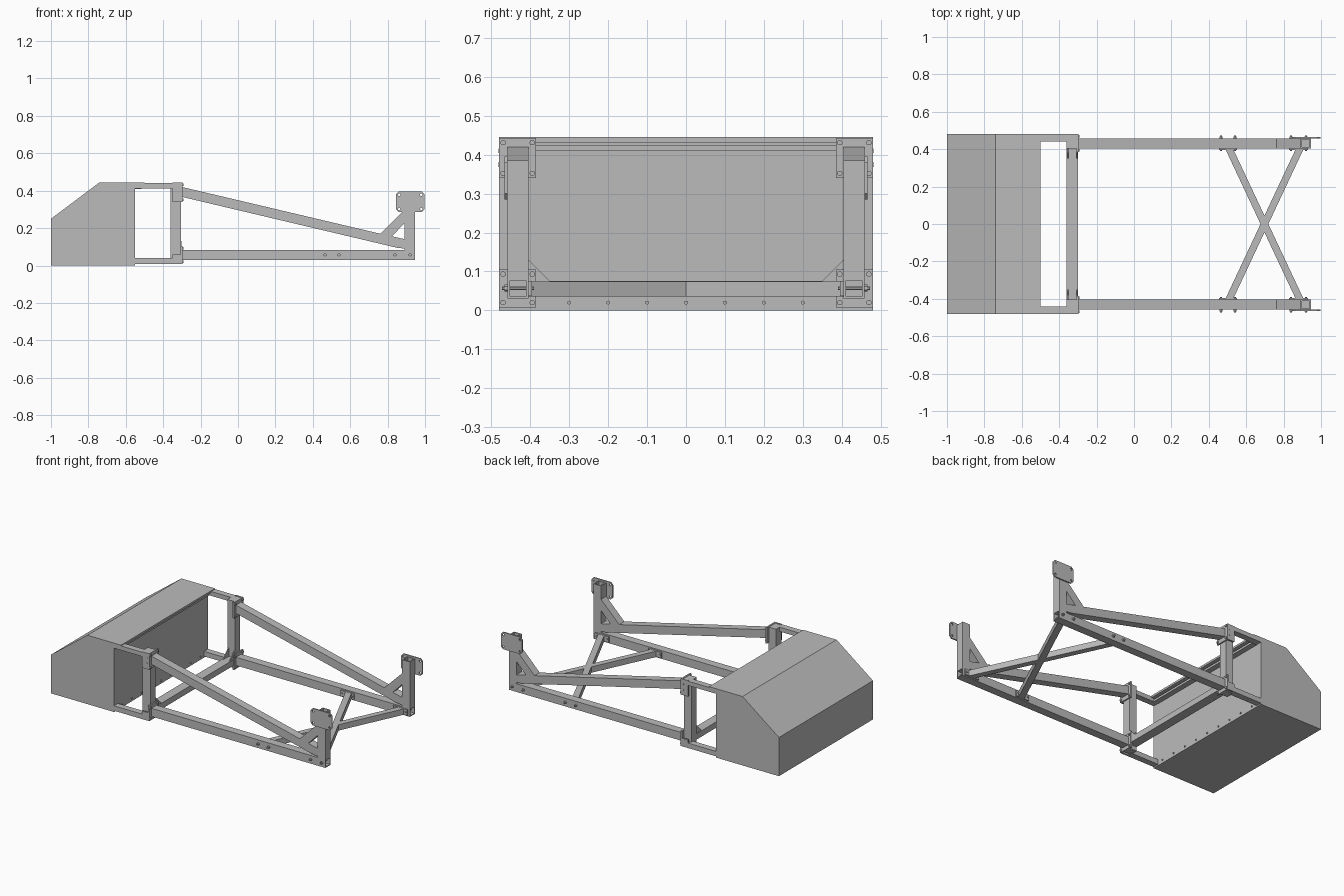
import bpy, bmesh, math
from mathutils import Matrix, Vector

scene = bpy.context.scene
if "Cube" in scene.objects:
    bpy.data.objects.remove(scene.objects["Cube"], do_unlink=True)

steel = bpy.data.materials.new("steel_grey")
GREY = (0.5, 0.5, 0.5, 1)
steel.use_nodes = True
steel.diffuse_color = GREY
steel.node_tree.nodes["Principled BSDF"].inputs["Base Color"].default_value = GREY


def finish(name, bm, mirror=True):
    """Turn a bmesh into an object, optionally mirrored to the other side."""
    bmesh.ops.recalc_face_normals(bm, faces=bm.faces)
    mesh = bpy.data.meshes.new(name)
    bm.to_mesh(mesh)
    bm.free()
    mesh.materials.append(steel)
    obj = bpy.data.objects.new(name, mesh)
    scene.collection.objects.link(obj)
    if mirror:
        mod = obj.modifiers.new("mirror", 'MIRROR')
        mod.use_axis = (False, True, False)
        mod.use_clip = False
        mod.use_mirror_merge = False
    return obj


def add_prism(bm, pts, depth):
    """Extrude a closed outline of 3D points along a depth vector."""
    face = bm.faces.new([bm.verts.new(p) for p in pts])
    out = bmesh.ops.extrude_face_region(bm, geom=[face])
    verts = [v for v in out["geom"] if isinstance(v, bmesh.types.BMVert)]
    bmesh.ops.translate(bm, verts=verts, vec=depth)


def side_prism(name, outline, y0, y1, mirror=True):
    bm = bmesh.new()
    add_prism(bm, [(x, y0, z) for x, z in outline], (0, y1 - y0, 0))
    return finish(name, bm, mirror)


def box(name, x0, x1, y0, y1, z0, z1, mirror=True):
    return side_prism(name, [(x0, z0), (x1, z0), (x1, z1), (x0, z1)], y0, y1, mirror)


def cylinders(name, centres, radius, length, axis, sides=10, mirror=True):
    bm = bmesh.new()
    turn = Vector((0, 0, 1)).rotation_difference(Vector(axis)).to_matrix().to_4x4()
    for c in centres:
        bmesh.ops.create_cone(bm, cap_ends=True, segments=sides, radius1=radius,
                              radius2=radius, depth=length,
                              matrix=Matrix.Translation(c) @ turn)
    return finish(name, bm, mirror)


def cut(obj, cutter):
    cutter.hide_render = True
    cutter.hide_viewport = True
    cutter.modifiers.clear()
    mod = obj.modifiers.new("cut", 'BOOLEAN')
    mod.operation = 'DIFFERENCE'
    mod.solver = 'EXACT'
    mod.object = cutter
    obj.modifiers.move(len(obj.modifiers) - 1, 0)


X, Y = (1, 0, 0), (0, 1, 0)
IN, OUT = 0.405, 0.458          # inner and outer faces of the side beams

# Closed housing with sloped top, and its overhanging lip
side_prism("housing", [(-1, 0), (-0.55, 0), (-0.55, 0.445), (-0.74, 0.445), (-1, 0.25)],
           -0.48, 0.48, False)
box("top_lip", -0.55, -0.5, -0.48, 0.48, 0.432, 0.445, False)
box("lip_rail", -0.55, -0.515, -0.44, 0.44, 0.41, 0.424, False)
cylinders("panel_rivets", [(-0.549, -0.4 + 0.1 * i, 0.02) for i in range(9)],
          0.005, 0.008, X, 8, False)

# Side frames joining the housing to the uprights
box("upper_frame_rail", -0.55, -0.3, 0.44, 0.48, 0.412, 0.44)
box("lower_frame_rail", -0.55, -0.35, 0.44, 0.48, 0.008, 0.04)
box("upright", -0.36, -0.306, IN, OUT, 0.01, 0.44)
box("cross_tube", -0.36, -0.3, -IN, IN, 0.037, 0.075, False)

# Corner brackets on the uprights: face plate, outer cheek and bolts
for label, z0, z1, cheek in (("upper", 0.34, 0.443, 0.443), ("lower", 0.008, 0.105, 0.06)):
    box(label + "_bracket_plate", -0.308, -0.298, 0.385, 0.48, z0, z1)
    box(label + "_bracket_cheek", -0.35, -0.298, 0.47, 0.48, z0, cheek)
    cylinders(label + "_bracket_bolts",
              [(-0.296, y, z) for y in (0.395, 0.47) for z in (z0 + 0.012, z1 - 0.012)],
              0.007, 0.01, X)
cylinders("bracket_side_bolts", [(-0.315, 0.479, z) for z in (0.375, 0.41)], 0.006, 0.006, Y)

# Thin triangular gussets between uprights and cross tube
for label, x in (("inner", -0.355), ("outer", -0.308)):
    bm = bmesh.new()
    add_prism(bm, [(x, 0.35, 0.075), (x, IN, 0.075), (x, IN, 0.13)], (0.006, 0, 0))
    finish(label + "_gusset", bm)

# Long side beams
lower = box("lower_beam", -0.3, 0.945, IN, OUT, 0.03, 0.083)
cut(lower, box("beam_end_cutter", 0.9, 1, IN + 0.006, OUT - 0.006, 0.036, 0.077))
side_prism("sloping_beam", [(-0.3, 0.367), (0.85, 0.095), (0.895, 0.09),
                            (0.895, 0.14), (0.76, 0.17), (-0.3, 0.42)], IN, OUT)

# End posts, hollow at the top, with diagonal braces
post = box("end_post", 0.89, 0.945, IN, OUT, 0.08, 0.385)
cut(post, box("post_cutter", 0.897, 0.938, IN + 0.006, OUT - 0.006, 0.2, 0.5))
side_prism("post_brace", [(0.76, 0.168), (0.82, 0.153), (0.892, 0.228), (0.892, 0.3)], IN, OUT)

# Mounting plates with clipped corners and bolt holes
c = 0.015
x0, x1, z0, z1 = 0.845, 0.997, 0.285, 0.395
plate = side_prism("mounting_plate", [
    (x0 + c, z0), (x1 - c, z0), (x1, z0 + c), (x1, z1 - c),
    (x1 - c, z1), (x0 + c, z1), (x0, z1 - c), (x0, z0 + c)], 0.458, 0.466)
cut(plate, cylinders("plate_hole_cutter",
                     [(x, 0.462, z) for x in (x0 + 0.017, x1 - 0.017)
                      for z in (z0 + 0.017, z1 - 0.017)], 0.007, 0.05, Y))

# Crossed floor braces
for label, s in (("left", 1), ("right", -1)):
    start, end = Vector((0.505, -0.41 * s, 0.036)), Vector((0.89, 0.41 * s, 0.036))
    d = (end - start).normalized()
    side = Vector((-d.y, d.x, 0)) * 0.019
    bm = bmesh.new()
    add_prism(bm, [start - side, end - side, end + side, start + side], (0, 0, 0.038))
    finish(label + "_cross_brace", bm, False)

# Through bolts holding the floor braces
spots = (0.465, 0.54, 0.84, 0.92)
cylinders("brace_bolts", [(x, 0.432, 0.057) for x in spots], 0.005, 0.082, Y)
cylinders("brace_bolt_heads", [(x, y, 0.057) for x in spots for y in (0.4, 0.462)],
          0.009, 0.009, Y, 6)
box("brace_end_tab_front", 0.455, 0.55, 0.396, IN, 0.037, 0.075)
box("brace_end_tab_rear", 0.83, 0.93, 0.396, IN, 0.037, 0.075)
